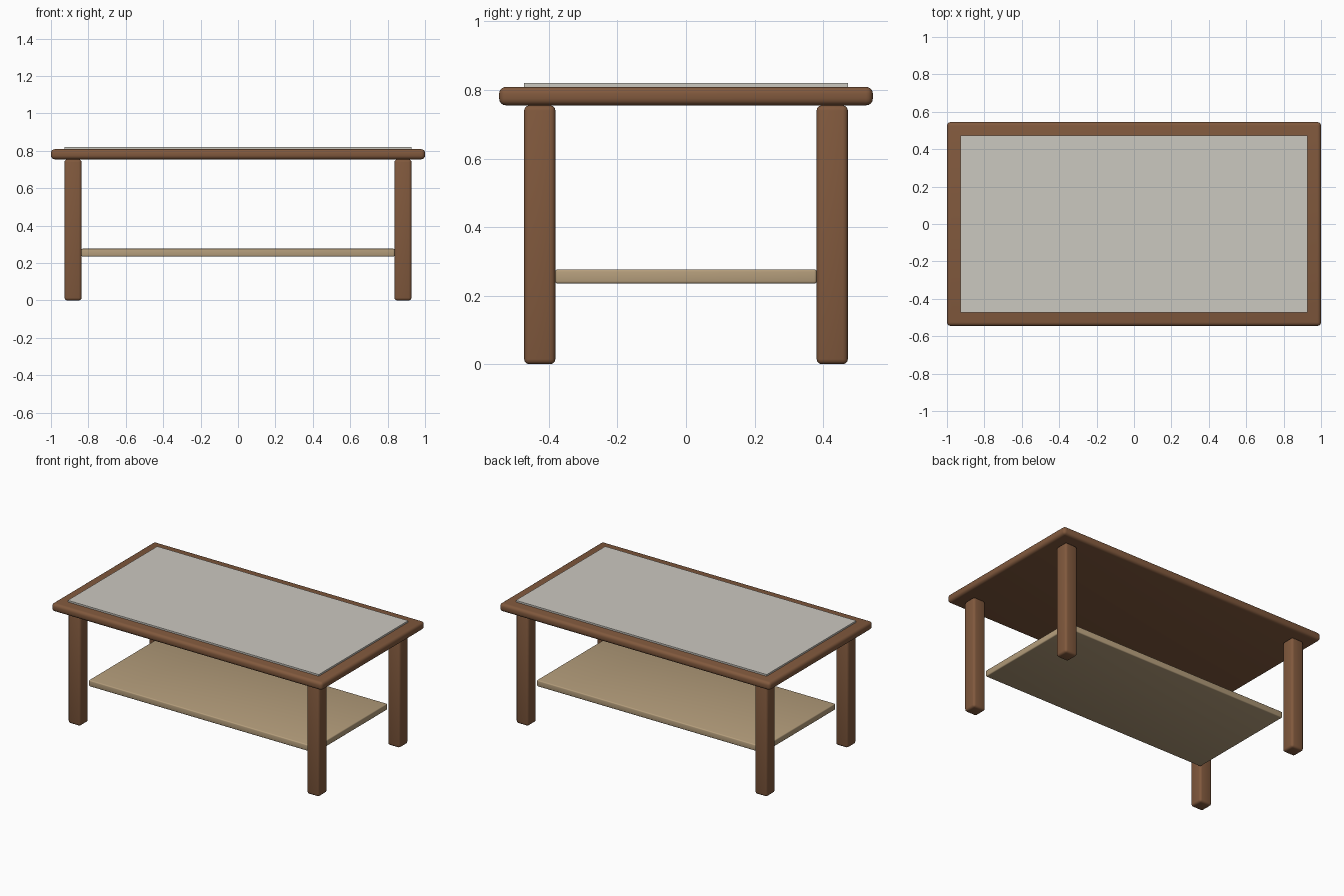
import bpy
from mathutils import Vector

if "Cube" in bpy.data.objects:
    bpy.data.objects.remove(bpy.data.objects["Cube"])


def material(name, rgb):
    mat = bpy.data.materials.new(name)
    mat.diffuse_color = (*rgb, 1.0)
    mat.use_nodes = True
    mat.node_tree.nodes["Principled BSDF"].inputs["Base Color"].default_value = mat.diffuse_color
    return mat


def box(name, low, high, mat, bevel=0.0, segments=3):
    """Box between two corners, with optional rounded edges."""
    low, high = Vector(low), Vector(high)
    bpy.ops.mesh.primitive_cube_add(size=1, location=(low + high) / 2)
    ob = bpy.context.object
    ob.name = name
    ob.scale = high - low
    bpy.ops.object.transform_apply(location=False, rotation=False, scale=True)
    ob.data.materials.append(mat)
    if bevel:
        mod = ob.modifiers.new("rounded_edges", 'BEVEL')
        mod.width = bevel
        mod.segments = segments
        bpy.ops.object.modifier_apply(modifier=mod.name)
        bpy.ops.object.shade_smooth_by_angle()
    return ob


wood = material("dark_wood", (0.22, 0.10, 0.047))
light_wood = material("light_wood", (0.46, 0.34, 0.20))
pane = material("pale_glass", (0.60, 0.58, 0.53))

# Table top with rounded rim
box("table_top", (-1, -0.545, 0.755), (1, 0.545, 0.809), wood, 0.02, 4)

# Glass panel, set into the top and standing slightly proud
box("glass_panel", (-0.927, -0.472, 0.795), (0.927, 0.472, 0.82), pane)

# Shelf fitted between the legs
box("lower_shelf", (-0.837, -0.381, 0.235), (0.837, 0.381, 0.277), light_wood, 0.007)

# Four legs
for side, sx in (("left", -1), ("right", 1)):
    for end, sy in (("front", -1), ("back", 1)):
        cx, cy, h = sx * 0.882, sy * 0.4265, 0.0455
        box(f"{end}_{side}_leg", (cx - h, cy - h, 0), (cx + h, cy + h, 0.755),
            wood, 0.015)
